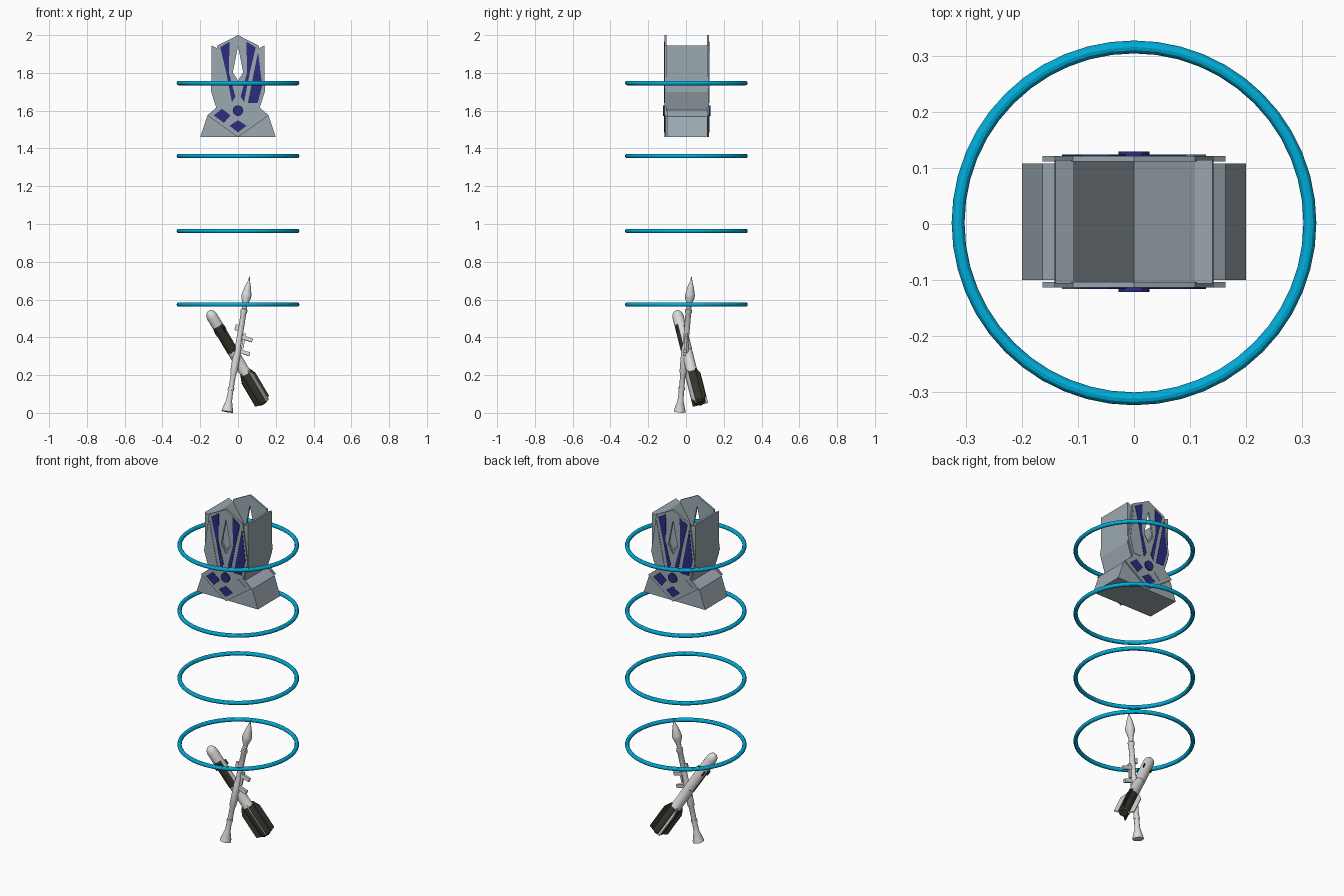
import bpy, bmesh, math
from mathutils import Vector, Matrix

cube = bpy.data.objects.get("Cube")
if cube:
    bpy.data.objects.remove(cube)


def material(name, color):
    m = bpy.data.materials.new(name)
    m.use_nodes = True
    m.diffuse_color = (*color, 1)
    m.node_tree.nodes["Principled BSDF"].inputs["Base Color"].default_value = (*color, 1)
    return m


CYAN = material("ring cyan", (0.0, 0.42, 0.70))
STEEL = material("blue grey", (0.33, 0.40, 0.44))
NAVY = material("navy blue", (0.025, 0.025, 0.21))
LIGHT = material("light grey", (0.70, 0.70, 0.70))
DARK = material("dark olive", (0.035, 0.035, 0.025))


def finish(name, bm, mats, smooth=False):
    bmesh.ops.recalc_face_normals(bm, faces=bm.faces)
    me = bpy.data.meshes.new(name)
    bm.to_mesh(me)
    bm.free()
    ob = bpy.data.objects.new(name, me)
    bpy.context.collection.objects.link(ob)
    for m in mats:
        me.materials.append(m)
    if smooth:
        bpy.context.view_layer.objects.active = ob
        ob.select_set(True)
        bpy.ops.object.shade_smooth_by_angle(angle=math.radians(40))
        ob.select_set(False)
    return ob


def prism(name, outlines, y0, y1, mat, turn=False):
    """Extrude x-z outlines along y; turn spins the part to the back."""
    bm = bmesh.new()
    for pts in outlines:
        face = bm.faces.new([bm.verts.new((x, y0, z)) for x, z in pts])
        ext = bmesh.ops.extrude_face_region(bm, geom=[face])["geom"]
        for v in ext:
            if isinstance(v, bmesh.types.BMVert):
                v.co.y = y1
    if turn:
        bmesh.ops.rotate(bm, verts=bm.verts, matrix=Matrix.Rotation(math.pi, 3, "Z"))
    bmesh.ops.translate(bm, verts=bm.verts, vec=(0, 0.004, 0))
    return finish(name, bm, [mat])


def flip(pts):
    return [(-x, z) for x, z in reversed(pts)]


def frame(a, b):
    """Matrix whose local z runs from a to b, with local x kept near world x."""
    z = (Vector(b) - Vector(a)).normalized()
    x = (Vector((1, 0, 0)) - z * z.x).normalized()
    m = Matrix((x, z.cross(x), z)).transposed().to_4x4()
    m.translation = a
    return m


def lathe(name, profile, mtx, mats, sides=16, rule=None):
    """Revolve (radius, height) pairs; rule picks a material per face."""
    bm = bmesh.new()
    rings = [[bm.verts.new((r * math.cos(t), r * math.sin(t), h))
              for t in (math.tau * i / sides for i in range(sides))] for r, h in profile]
    for lo, hi in zip(rings, rings[1:]):
        for i in range(sides):
            j = (i + 1) % sides
            bm.faces.new((lo[i], lo[j], hi[j], hi[i]))
    bm.faces.new(rings[0])
    bm.faces.new(rings[-1])
    if rule:
        for f in bm.faces:
            f.material_index = rule(f.calc_center_median())
    bm.transform(mtx)
    return finish(name, bm, mats, True)


def box(name, size, centre, mtx, mat, lean=0):
    bm = bmesh.new()
    bmesh.ops.create_cube(bm, size=1)
    bm.transform(mtx @ Matrix.Translation(centre) @ Matrix.Rotation(lean, 4, "Y")
                 @ Matrix.Diagonal((*size, 1)))
    return finish(name, bm, [mat])


# Stack of four rings
for n, z in enumerate((0.574, 0.963, 1.36, 1.746)):
    bpy.ops.mesh.primitive_torus_add(major_radius=0.3135, minor_radius=0.0115, major_segments=48,
                                     minor_segments=12, location=(0, 0.002, z))
    ring = bpy.context.object
    ring.name = f"ring_{n + 1}"
    ring.data.materials.append(CYAN)
    bpy.ops.object.shade_smooth_by_angle()
    ring.select_set(False)

# Emblem hull with a valley on top, and its sloped foot
hull = [(0, 1.76), (0.109, 1.93), (0.14, 1.945), (0.142, 1.70), (0.11, 1.60), (0, 1.60)]
prism("emblem_hull", [hull, flip(hull)], -0.11, 0.11, STEEL)
foot = [(0, 1.46), (0.2, 1.46), (0.163, 1.57), (0.10, 1.61), (0, 1.61)]
prism("emblem_foot", [foot, flip(foot)], -0.104, 0.104, STEEL)

# Face plates with a central slit, and inlaid panels, front and back
plate = [(0, 2.0), (0.109, 1.945), (0.142, 1.72), (0.11, 1.62), (0.163, 1.575),
         (0, 1.46), (0, 1.74), (0.03, 1.79), (0, 1.94)]
inner = [(0.02, 1.965), (0.095, 1.93), (0.098, 1.88), (0.035, 1.645), (0.018, 1.66), (0.055, 1.80)]
inner = [(0.045, 1.965), (0.094, 1.935), (0.062, 1.80), (0.032, 1.645), (0.014, 1.675), (0.048, 1.80)]
outer = [(0.106, 1.91), (0.128, 1.73), (0.104, 1.64), (0.052, 1.64), (0.08, 1.78)]
lozenge = [(0.04, 1.575), (0.085, 1.61), (0.128, 1.575), (0.075, 1.535)]
diamond = [(0, 1.55), (0.045, 1.52), (0, 1.485), (-0.045, 1.52)]
disc = [(0.028 * math.cos(math.tau * i / 12), 1.6 + 0.028 * math.sin(math.tau * i / 12))
        for i in range(12)]
for side, turn in (("front", False), ("back", True)):
    prism(side + "_plate", [plate, flip(plate)], -0.117, -0.107, STEEL, turn)
    prism(side + "_stripes", [inner, flip(inner), outer], -0.1195, -0.116, NAVY, turn)
    prism(side + "_lower_panels", [flip(lozenge), diamond], -0.1195, -0.116, NAVY, turn)
    prism(side + "_plain_panels", [flip(outer), lozenge], -0.1195, -0.116, STEEL, turn)
    prism(side + "_disc", [disc], -0.125, -0.116, NAVY, turn)

# Shoulder launcher: flared tube, collars and pointed warhead
tube = frame((-0.057, -0.034, 0.006), (0.062, 0.03, 0.725))
lathe("launcher_tube", [(0.031, 0), (0.029, 0.012), (0.016, 0.06), (0.014, 0.10), (0.014, 0.20),
                        (0.019, 0.215), (0.020, 0.34), (0.015, 0.36), (0.015, 0.53),
                        (0.018, 0.535), (0.018, 0.55), (0.013, 0.555)], tube, [LIGHT])
lathe("launcher_collar", [(0.017, 0.115), (0.017, 0.13)], tube, [LIGHT])
lathe("warhead", [(0.012, 0.55), (0.014, 0.58), (0.026, 0.615), (0.026, 0.63), (0.016, 0.675),
                  (0.007, 0.70), (0.001, 0.728)], tube, [LIGHT])
for name, h, reach in (("front_grip", 0.40, 0.062), ("rear_grip", 0.325, 0.06)):
    box(name, (reach, 0.016, 0.02), (reach / 2 + 0.008, 0, h), tube, LIGHT, 0.15)
box("trigger_guard", (0.012, 0.012, 0.08), (0.024, 0, 0.385), tube, LIGHT)
box("sight", (0.025, 0.01, 0.03), (-0.02, 0, 0.45), tube, LIGHT)

# Missile: round nose, painted band and dark tail
missile = frame((0.135, 0.075, 0.05), (-0.155, -0.05, 0.54))
nose = [(0.030 * math.cos(a), 0.545 + 0.038 * math.sin(a))
        for a in (math.radians(d) for d in (0, 20, 40, 60, 75, 88))]
toward_front = missile.to_3x3().inverted() @ Vector((-0.3, -1, -0.3))


def paint(c):
    band = 0.33 < c.z < 0.49 and Vector((c.x, c.y, 0)).dot(toward_front) > 0
    return 1 if band or c.z < 0.19 else 0


lathe("missile_body", [(0.022, 0), (0.031, 0.01), (0.031, 0.19), (0.029, 0.195), (0.029, 0.33),
                       (0.030, 0.331), (0.030, 0.489), (0.030, 0.49)] + nose,
      missile, [LIGHT, DARK], 20, paint)

# Tail fins and small forward fins
for n in range(4):
    spin = missile @ Matrix.Rotation(math.pi * (n / 2 + 0.25), 4, "Z")
    fin = [(0.02, 0.2), (0.035, 0.2), (0.056, 0.16), (0.056, 0.015), (0.02, 0.0)]
    bm = bmesh.new()
    face = bm.faces.new([bm.verts.new((x, -0.003, z)) for x, z in fin])
    for v in bmesh.ops.extrude_face_region(bm, geom=[face])["geom"]:
        if isinstance(v, bmesh.types.BMVert):
            v.co.y = 0.003
    bm.transform(spin)
    finish(f"tail_fin_{n + 1}", bm, [LIGHT if n % 2 else DARK])
    box(f"nose_fin_{n + 1}", (0.012, 0.005, 0.03), (0.033, 0, 0.46), spin, DARK)
